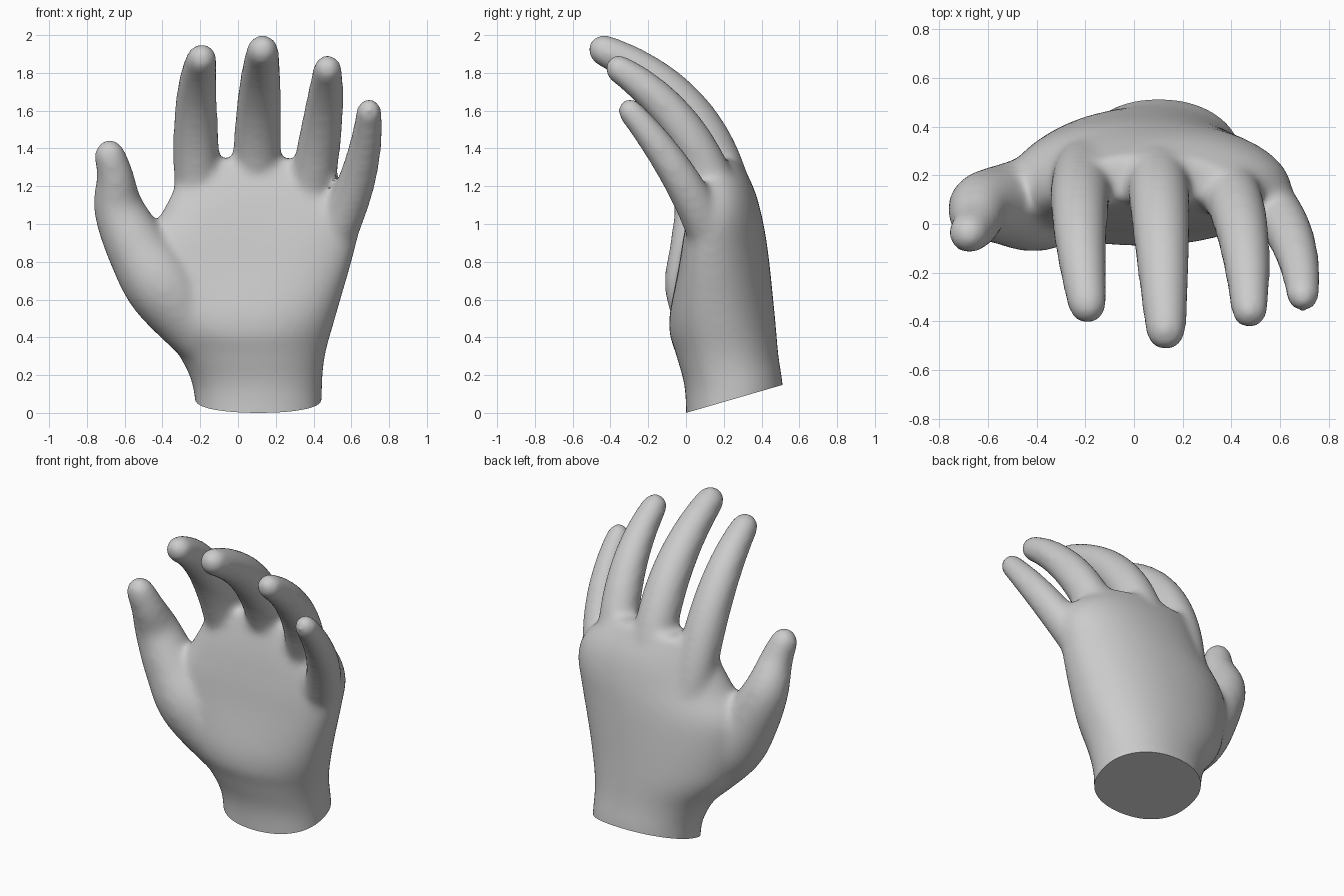
import bpy, bmesh, math
from mathutils import Vector

if "Cube" in bpy.data.objects:
    bpy.data.objects.remove(bpy.data.objects["Cube"])


def spline(keys, steps=6):
    """Catmull-Rom interpolation through tuples of any length."""
    pts = [keys[0]] + list(keys) + [keys[-1]]
    out = []
    for i in range(1, len(pts) - 2):
        for s in range(steps):
            t = s / steps
            out.append([0.5 * (2 * b + (c - a) * t + (2 * a - 5 * b + 4 * c - d) * t * t
                               + (3 * b - a - 3 * c + d) * t ** 3)
                        for a, b, c, d in zip(*pts[i - 1:i + 3])])
    return out + [list(keys[-1])]


def bend(a, b, c, steps=24):
    """Quadratic curve from a to c, pulled towards b."""
    ts = [i / steps for i in range(steps + 1)]
    return [[(1 - t) ** 2 * p + 2 * t * (1 - t) * q + t * t * r for p, q, r in zip(a, b, c)]
            for t in ts]


def loft(bm, rings):
    """Skin closed rings of equal length and cap both ends."""
    vs = [[bm.verts.new(p) for p in r] for r in rings]
    n = len(vs[0])
    for a, b in zip(vs, vs[1:]):
        for i in range(n):
            bm.faces.new((a[i], a[(i + 1) % n], b[(i + 1) % n], b[i]))
    bm.faces.new(vs[0][::-1])
    bm.faces.new(vs[-1])


def digit(bm, path, sides=24):
    """Tapered tube with a rounded tip along a path of x, y, z, radius."""
    pos = [Vector(p[:3]) for p in path]
    rings = []

    def ring(c, tan, r):
        side = (Vector((1, 0, 0)) - tan * tan.x).normalized()
        up = tan.cross(side)
        angles = [2 * math.pi * i / sides for i in range(sides)]
        rings.append([c + (side * math.cos(a) + up * math.sin(a)) * r for a in angles])

    for i, p in enumerate(path):
        tan = (pos[min(i + 1, len(pos) - 1)] - pos[max(i - 1, 0)]).normalized()
        ring(pos[i], tan, p[3])
    r = path[-1][3]
    for k in range(1, 6):
        a = k * math.pi / 2 / 5.2
        ring(pos[-1] + tan * r * 1.15 * math.sin(a), tan, r * math.cos(a))
    loft(bm, rings)


def palm(bm, keys, sides=48):
    """Horizontal sections of z, left, right, front, back, hollowed on the front."""
    rings = []
    for z, xl, xr, yf, yb in spline(keys):
        edge = min(0.26, 0.13 + 0.19 * (z - 0.95) ** 2)
        hollow = 0.05 * max(0, 1 - ((z - 0.85) / 0.45) ** 2)
        ring = []
        for i in range(sides):
            a = 2 * math.pi * i / sides
            c, s = math.cos(a), math.sin(a)
            x = (xl + xr) / 2 + (xr - xl) / 2 * math.copysign(abs(c) ** 0.93, c)
            if s > 0:
                y = edge + (yb - edge) * s
            else:
                y = edge - (edge - yf) * abs(s) ** 0.8 + hollow * s ** 4
            ring.append((x, y, z))
        rings.append(ring)
    loft(bm, rings)


bm = bmesh.new()

# Wrist and palm
palm(bm, [
    (-0.15, -0.22, 0.44, 0.00, 0.515),
    (0.12, -0.235, 0.445, -0.005, 0.515),
    (0.30, -0.31, 0.46, -0.05, 0.49),
    (0.52, -0.47, 0.52, -0.11, 0.47),
    (0.85, -0.53, 0.615, -0.075, 0.435),
    (1.05, -0.41, 0.65, -0.03, 0.40),
    (1.20, -0.335, 0.58, 0.025, 0.355),
    (1.345, -0.29, 0.39, 0.10, 0.28)])

# Index, middle, ring and little finger: base, bend and tip
digit(bm, bend((-0.20, 0.23, 1.00, 0.125), (-0.25, 0.12, 1.65, 0.13), (-0.193, -0.32, 1.87, 0.083)))
digit(bm, bend((0.09, 0.25, 1.00, 0.125), (0.106, 0.17, 1.65, 0.14), (0.13, -0.425, 1.915, 0.086)))
digit(bm, bend((0.35, 0.21, 0.98, 0.122), (0.462, 0.08, 1.545, 0.125), (0.474, -0.345, 1.815, 0.078)))
digit(bm, bend((0.49, 0.14, 0.90, 0.115), (0.68, 0.00, 1.26, 0.105), (0.693, -0.288, 1.59, 0.07)))

# Thumb with its fleshy base
digit(bm, spline([(-0.18, 0.14, 0.40, 0.16), (-0.39, 0.085, 0.66, 0.197),
                  (-0.53, 0.08, 0.87, 0.168), (-0.63, 0.07, 1.08, 0.135),
                  (-0.65, 0.0, 1.25, 0.101), (-0.675, -0.035, 1.352, 0.086)]))

bmesh.ops.recalc_face_normals(bm, faces=bm.faces)
mesh = bpy.data.meshes.new("hand")
bm.to_mesh(mesh)
bm.free()
hand = bpy.data.objects.new("hand", mesh)
bpy.context.collection.objects.link(hand)

# Fuse the parts into one skin and soften the webs
fuse = hand.modifiers.new("fuse", 'REMESH')
fuse.mode = 'VOXEL'
fuse.voxel_size = 0.018
soften = hand.modifiers.new("soften", 'SMOOTH')
soften.factor = 0.5
soften.iterations = 22
fused = bpy.data.meshes.new_from_object(
    hand.evaluated_get(bpy.context.evaluated_depsgraph_get()))
hand.modifiers.clear()

# Slanted flat cut at the wrist
bm = bmesh.new()
bm.from_mesh(fused)
bmesh.ops.bisect_plane(bm, geom=bm.verts[:] + bm.edges[:] + bm.faces[:],
                       plane_co=(0, 0, 0), plane_no=(0, -0.29, 1), clear_inner=True)
bmesh.ops.holes_fill(bm, edges=[e for e in bm.edges if e.is_boundary], sides=0)
bmesh.ops.recalc_face_normals(bm, faces=bm.faces)
bm.to_mesh(fused)
bm.free()
hand.data = fused

bpy.context.view_layer.objects.active = hand
hand.select_set(True)
bpy.ops.object.shade_smooth_by_angle(angle=math.radians(40))
